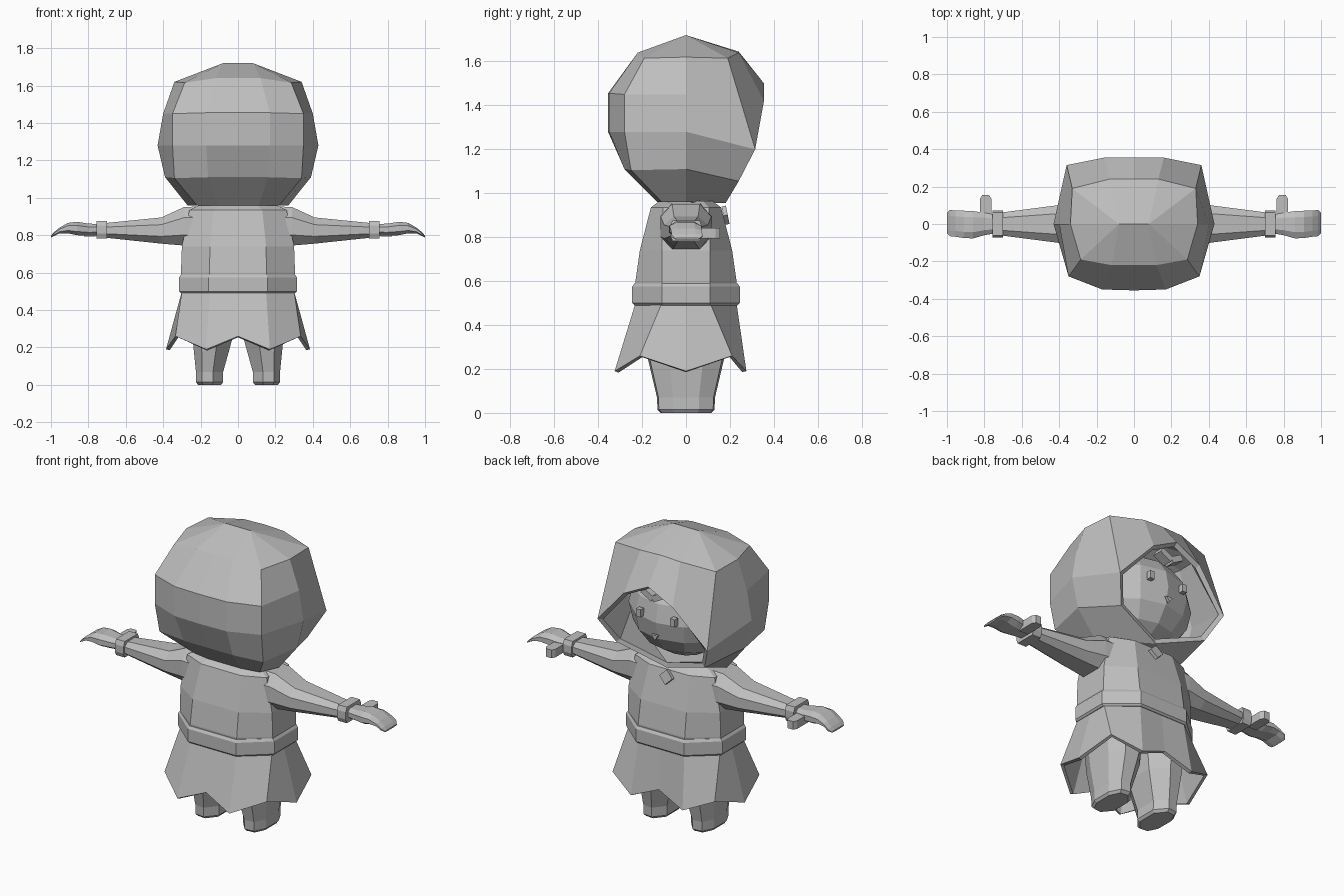
import bpy, bmesh, math
from mathutils import Vector

if "Cube" in bpy.data.objects:
    bpy.data.objects.remove(bpy.data.objects["Cube"])

grey = bpy.data.materials.new("plain grey")
grey.diffuse_color = (0.52, 0.52, 0.52, 1)
grey.use_nodes = True
grey.node_tree.nodes["Principled BSDF"].inputs["Base Color"].default_value = grey.diffuse_color


def make(name, polys, mirror=False, thickness=0):
    """Object from polygons given as point lists, optionally copied across x = 0."""
    bm = bmesh.new()
    for poly in polys:
        bm.faces.new([bm.verts.new(p) for p in poly])
        if mirror:
            bm.faces.new([bm.verts.new((-x, y, z)) for x, y, z in reversed(poly)])
    bmesh.ops.remove_doubles(bm, verts=bm.verts, dist=0.0005)
    bmesh.ops.recalc_face_normals(bm, faces=bm.faces)
    mesh = bpy.data.meshes.new(name)
    bm.to_mesh(mesh)
    bm.free()
    mesh.materials.append(grey)
    ob = bpy.data.objects.new(name, mesh)
    bpy.context.collection.objects.link(ob)
    if thickness:
        mod = ob.modifiers.new("thickness", 'SOLIDIFY')
        mod.thickness = thickness
        mod.offset = -1
    return ob


def loft(rings, caps=True):
    """Polygons joining closed rings of equal length."""
    n = len(rings[0])
    polys = [[a[i], a[(i + 1) % n], b[(i + 1) % n], b[i]]
             for a, b in zip(rings, rings[1:]) for i in range(n)]
    return polys + ([rings[0], rings[-1]] if caps else [])


# Hood: rows run from the middle of the closed side round to the flank
top = [(0, 0, 1.72), (.08, 0, 1.72)]
row_a = [(0, -.22, 1.64), (.12, -.22, 1.64), (.285, -.19, 1.615), (.34, 0, 1.62)]
row_b = [(0, -.355, 1.455), (.17, -.35, 1.455), (.35, -.28, 1.45), (.40, 0, 1.45)]
row_c = [(0, -.355, 1.28), (.17, -.35, 1.28), (.35, -.28, 1.28), (.43, 0, 1.28)]
row_d = [(0, -.28, 1.11), (.16, -.28, 1.11), (.34, -.25, 1.105), (.39, 0, 1.11)]
row_e = [(0, -.13, .96), (.11, -.13, .96), (.22, -.11, .96), (.27, 0, .96)]
brow = [(.33, .19, 1.615), (.13, .24, 1.64), (0, .24, 1.645)]
peak, arch, cheek = (0, .355, 1.50), (.16, .355, 1.42), (.36, .315, 1.20)
jaw, chin = (.29, .24, 1.055), (0, .18, .955)

hood = []
rows = [row_a, row_b, row_c, row_d, row_e]
for up, low in zip(rows, rows[1:]):
    hood += [[up[i], up[i + 1], low[i + 1], low[i]] for i in range(3)]
hood += [
    [top[0], top[1], row_a[1], row_a[0]], [top[1], row_a[2], row_a[1]],
    [top[1], row_a[3], row_a[2]], [top[1], brow[0], row_a[3]],
    [top[1], brow[1], brow[0]], [top[0], brow[2], brow[1], top[1]],
    [row_a[3], brow[0], cheek, row_c[3], row_b[3]],
    [brow[0], brow[1], arch, cheek], [brow[1], brow[2], peak, arch],
    [row_c[3], cheek, jaw, row_d[3]], [row_d[3], jaw, chin, row_e[3]],
    row_e + [chin],
]
make("hood", hood, mirror=True, thickness=0.03)

# Head inside the hood
rings = []
for k in range(1, 8):
    t = math.pi * k / 8
    rings.append([(.32 * math.sin(t) * math.sin(a), .285 * math.sin(t) * math.cos(a),
                   1.26 + .27 * math.cos(t))
                  for a in (math.tau * i / 12 for i in range(12))])
make("head", loft(rings))


def box(name, centre, size, turn=0, mirror=False):
    """Box turned about the y axis."""
    cx, cy, cz = centre
    sx, sy, sz = (s / 2 for s in size)
    c, s = math.cos(turn), math.sin(turn)
    ring = [(u * sx * c - v * sz * s, u * sx * s + v * sz * c)
            for u, v in ((-1, -1), (1, -1), (1, 1), (-1, 1))]
    return make(name, loft([[(cx + x, y, cz + z) for x, z in ring]
                            for y in (cy - sy, cy + sy)]), mirror)


# Eyes, nose and fringe
box("eyes", (.112, .272, 1.29), (.03, .03, .045), mirror=True)
nose = [(-.022, .28, 1.19), (.022, .28, 1.19), (0, .28, 1.16)]
make("nose", loft([nose, [(x, .295, z) for x, y, z in nose]]))
box("fringe", (.035, .285, 1.43), (.08, .06, .035), turn=.5, mirror=True)


def body_ring(z, hx, hy):
    """Twelve-sided body outline."""
    side = min(.11, hy * .65)
    half = [(hx * .5, -hy), (hx, -side), (hx, 0), (hx, side), (hx * .5, hy)]
    pts = [(0, -hy)] + half + [(0, hy)] + [(-x, y) for x, y in reversed(half)]
    return [(x, y, z) for x, y in pts]


# Torso and belt
make("tunic", loft([body_ring(*r) for r in (
    (.50, .30, .23), (.60, .305, .23), (.74, .30, .21), (.935, .26, .16),
    (.965, .20, .12))]))
make("belt", loft([body_ring(*r) for r in (
    (.49, .305, .235), (.50, .315, .245), (.575, .315, .245), (.59, .305, .235))]))

# Skirt with a zigzag hem
half = [(.17, -.325, .19), (.335, -.21, .26), (.385, 0, .19), (.335, .21, .26),
        (.17, .275, .19)]
hem = [(0, -.30, .26)] + half + [(0, .255, .26)] + [(-x, y, z) for x, y, z in reversed(half)]
make("skirt", loft([body_ring(.50, .30, .23), hem], caps=False), thickness=.02)


# Legs and feet
def leg_ring(z, cx, hx, hy):
    return [(cx + hx * u, hy * v, z) for u, v in
            ((-.25, -1), (.55, -.95), (1, -.45), (1, .45),
             (.55, .95), (-.25, 1), (-1, .5), (-1, -.5))]


make("legs", loft([leg_ring(*r) for r in (
    (0, .152, .062, .115), (.015, .152, .073, .13), (.07, .152, .073, .132),
    (.24, .137, .105, .172), (.45, .137, .125, .18))]), mirror=True)


# Arms, cuffs and hands: bevelled rings along x
def arm_ring(x, low, high, hy, cy=0, flat=.55):
    mid, hz = (low + high) / 2, (high - low) / 2
    return [(x, cy + hy * u, mid + hz * v) for u, v in
            ((-flat, -1), (flat, -1), (1, -.45), (1, .45),
             (flat, 1), (-flat, 1), (-1, .45), (-1, -.45))]


make("sleeves", loft([arm_ring(*r) for r in (
    (.20, .735, .955, .12), (.29, .745, .95, .115), (.41, .755, .895, .10),
    (.72, .788, .864, .06))]), mirror=True)
make("cuffs", loft([arm_ring(x, .782, .877, .072, 0, .85) for x in (.70, .757)]), mirror=True)
make("hands", loft([arm_ring(*r) for r in (
    (.74, .80, .86, .05), (.80, .798, .862, .06), (.86, .80, .872, .073, -.004),
    (.91, .81, .866, .073, -.002), (.955, .81, .84, .07, .002),
    (.985, .795, .815, .07, .005), (1.0, .788, .797, .055, .005))]), mirror=True)

# Thumbs
make("thumbs", loft([[(.793 + s * u, y, .818 + .024 * v) for u, v in
                      ((-1, -1), (1, -1), (1, 1), (-1, 1))]
                     for y, s in ((.03, .03), (.135, .03), (.155, .018))]), mirror=True)

# Clasp under the chin
clasp = box("clasp", (0, 0, 0), (.06, .02, .06), turn=math.pi / 4)
clasp.location = (0, .18, .90)
clasp.rotation_euler.x = .2
